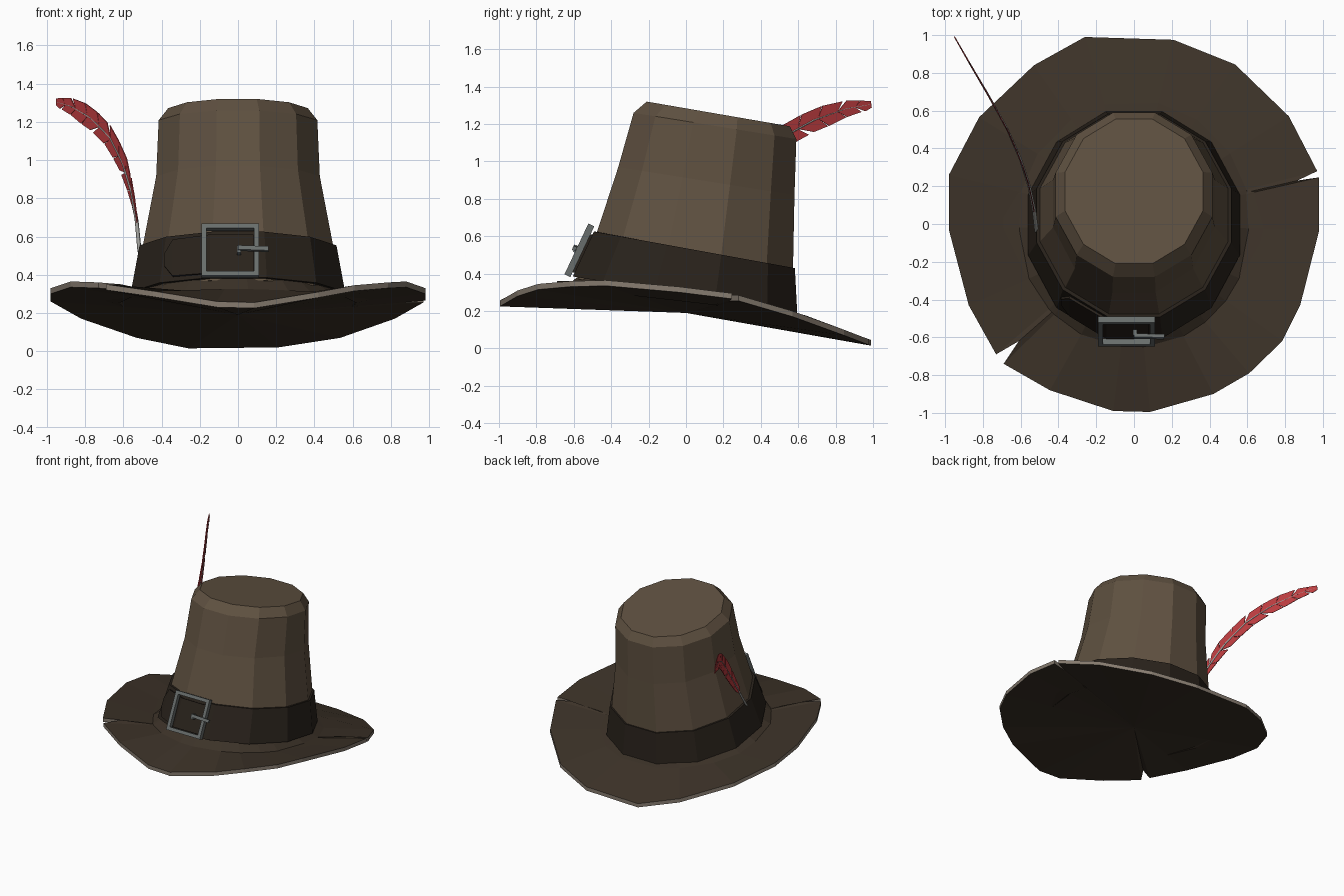
import bpy, bmesh, math
from mathutils import Vector, Matrix

if "Cube" in bpy.data.objects:
    bpy.data.objects.remove(bpy.data.objects["Cube"])


def material(name, rgb):
    m = bpy.data.materials.new(name)
    m.use_nodes = True
    m.diffuse_color = (*rgb, 1)
    bsdf = m.node_tree.nodes["Principled BSDF"]
    bsdf.inputs["Base Color"].default_value = (*rgb, 1)
    bsdf.inputs["Roughness"].default_value = 0.9
    return m


CROWN = material("brown felt", (0.115, 0.082, 0.052))
BRIM = material("dark brown felt", (0.045, 0.032, 0.021))
TRIM = material("pale brim edge", (0.24, 0.20, 0.16))
BAND = material("dark leather", (0.022, 0.016, 0.011))
METAL = material("grey metal", (0.14, 0.155, 0.15))
RED = material("red feather", (0.5, 0.045, 0.05))
QUILL = material("grey quill", (0.33, 0.33, 0.31))


def finish(name, bm, *mats, normals=True):
    if normals:
        bmesh.ops.recalc_face_normals(bm, faces=bm.faces[:])
    mesh = bpy.data.meshes.new(name)
    bm.to_mesh(mesh)
    bm.free()
    for m in mats:
        mesh.materials.append(m)
    obj = bpy.data.objects.new(name, mesh)
    bpy.context.collection.objects.link(obj)
    return obj


def loft(name, rings, mats, edge_row=None, centre=None):
    """Skin rings of equal length; close the first with a fan or a cap, the last with a cap."""
    bm = bmesh.new()
    rows = [[bm.verts.new(p) for p in ring] for ring in rings]
    n = len(rows[0])
    for r, (a, b) in enumerate(zip(rows, rows[1:])):
        for i in range(n):
            j = (i + 1) % n
            f = bm.faces.new((a[i], a[j], b[j], b[i]))
            f.material_index = 1 if r == edge_row else 0
    if centre:
        c = bm.verts.new(centre)
        for i in range(n):
            bm.faces.new((c, rows[0][(i + 1) % n], rows[0][i]))
    else:
        bm.faces.new(rows[0])
    bm.faces.new(rows[-1])
    return finish(name, bm, *mats)


def tilted_ring(front_y, front_z, back_y, back_z, half_width):
    """Twelve-sided ring in a plane that slopes from front to back."""
    pts = []
    for k in range(12):
        a = math.radians(15 + 30 * k)
        s = 1 / math.cos(math.radians(15))
        t = 0.5 + 0.5 * s * math.sin(a)
        pts.append(Vector((half_width * s * math.cos(a),
                           front_y + (back_y - front_y) * t,
                           front_z + (back_z - front_z) * t)))
    return pts


# Crown, from the base up to the bevelled flat top
loft("crown", [tilted_ring(-0.575, 0.37, 0.58, 0.18, 0.535),
               tilted_ring(-0.48, 0.61, 0.572, 0.42, 0.50),
               tilted_ring(-0.362, 0.97, 0.58, 0.82, 0.428),
               tilted_ring(-0.28, 1.26, 0.59, 1.12, 0.415),
               tilted_ring(-0.21, 1.32, 0.555, 1.188, 0.365)], [CROWN])

# Leather band with a small lip at the top
band_low = tilted_ring(-0.605, 0.385, 0.595, 0.185, 0.56)
band_top = tilted_ring(-0.492, 0.625, 0.582, 0.43, 0.515)
band_lip = tilted_ring(-0.46, 0.622, 0.55, 0.43, 0.48)
loft("hat_band", [band_low, band_top, band_lip], [BAND])

# Brim: ragged outline with two torn notches, curled up at the sides
outline = [(0.21, 0.975, 0.05), (-0.26, 0.99, 0.045), (-0.53, 0.84, 0.1),
           (-0.82, 0.565, 0.2), (-0.98, 0.26, 0.29), (-0.98, -0.03, 0.33),
           (-0.875, -0.43, 0.365), (-0.73, -0.69, 0.36), (-0.61, -0.62, 0.35),
           (-0.69, -0.74, 0.35), (-0.445, -0.88, 0.315), (-0.11, -0.99, 0.26),
           (0.085, -0.995, 0.255), (0.42, -0.9, 0.31), (0.61, -0.79, 0.345),
           (0.785, -0.62, 0.36), (0.88, -0.43, 0.365), (0.98, -0.035, 0.33),
           (0.98, 0.247, 0.295), (0.865, 0.23, 0.285), (0.97, 0.28, 0.285),
           (0.82, 0.57, 0.2), (0.535, 0.845, 0.1)]


def brim_ring(rx, ry, z_mid, slope):
    ring = []
    for x, y, _ in outline:
        a = math.atan2(y, x)
        ring.append((rx * math.cos(a), ry * math.sin(a), z_mid - slope * ry * math.sin(a)))
    return ring


loft("brim", [[(x, y, z - 0.03) for x, y, z in outline], outline,
              brim_ring(0.62, 0.655, 0.25, 0.115),
              brim_ring(0.54, 0.58, 0.288, 0.165)],
     [BRIM, TRIM], edge_row=0, centre=(0, 0, 0.19))


# Pointed strap end lying on the front of the band
def front_point(ring, x):
    half = sorted([p for p in ring if p.y < 0.02], key=lambda p: p.x)
    for p, q in zip(half, half[1:]):
        if p.x <= x <= q.x:
            return p.lerp(q, (x - p.x) / (q.x - p.x))
    return half[0]


def strap_point(x, t, lift):
    p = front_point(band_low, x).lerp(front_point(band_top, x), t)
    return p + Vector((0.5 * x, -0.9, 0.4)).normalized() * lift


bm = bmesh.new()
columns = []
for x, lo, hi in [(-0.385, 0.35, 0.6), (-0.34, 0.1, 0.9), (-0.145, 0.08, 0.92),
                  (0.0, 0.08, 0.92), (0.08, 0.08, 0.92)]:
    columns.append([bm.verts.new(strap_point(x, t, d))
                    for t, d in ((lo, 0), (lo, 0.014), (hi, 0.014), (hi, 0))])
for a, b in zip(columns, columns[1:]):
    for i in range(3):
        bm.faces.new((a[i], b[i], b[i + 1], a[i + 1]))
for end in (columns[0], columns[-1]):
    bm.faces.new(end)
finish("strap_end", bm, BAND)

# Square buckle and tongue, leaning with the front of the band
lean = math.atan2(0.113, 0.24)
place = Matrix.Translation((-0.04, -0.57, 0.525)) @ Matrix.Rotation(-lean, 4, "X")


def add_box(bm, centre, size, turn=0):
    m = (place @ Matrix.Translation(centre) @ Matrix.Rotation(turn, 4, "Y")
         @ Matrix.Diagonal((*size, 1)))
    bmesh.ops.create_cube(bm, size=1, matrix=m)


bm = bmesh.new()
for side in (-1, 1):
    add_box(bm, (side * 0.138, 0, 0), (0.026, 0.035, 0.30))
    add_box(bm, (0, 0, side * 0.137), (0.30, 0.035, 0.026))
finish("buckle_frame", bm, METAL)
bm = bmesh.new()
add_box(bm, (0.12, -0.028, 0), (0.16, 0.02, 0.024), 0.04)
add_box(bm, (0.045, -0.012, -0.002), (0.02, 0.03, 0.04))
finish("buckle_tongue", bm, METAL)

# Feather: a curved path shared by the quill and the barbs
path = [Vector(p) for p in [(-0.515, -0.04, 0.52), (-0.53, 0.08, 0.68), (-0.555, 0.2, 0.83),
                            (-0.6, 0.34, 0.98), (-0.67, 0.5, 1.12), (-0.77, 0.68, 1.22),
                            (-0.87, 0.85, 1.28), (-0.95, 0.99, 1.305)]]


def along(s):
    f = min(max(s, 0), 1) * (len(path) - 1)
    i = min(int(f), len(path) - 2)
    return path[i].lerp(path[i + 1], f - i)


def across(s):
    t = (along(s + 0.08) - along(s - 0.08)).normalized()
    side = t.cross(Vector((0, 0, 1))).normalized()
    return side.cross(t).normalized()


curve = bpy.data.curves.new("feather_quill", "CURVE")
curve.dimensions = "3D"
curve.bevel_depth = 0.011
curve.bevel_resolution = 0
curve.use_fill_caps = True
spline = curve.splines.new("POLY")
spline.points.add(len(path) - 1)
for i, (pt, p) in enumerate(zip(spline.points, path)):
    pt.co = (*p, 1)
    pt.radius = 1 - 0.1 * i
curve.materials.append(QUILL)
quill = bpy.data.objects.new("feather_quill", curve)
bpy.context.collection.objects.link(quill)

# Slanted barbs with small splits between the clumps
bm = bmesh.new()
clumps, start = 10, 0.12
step = (1 - start) / clumps
for side in (-1, 1):
    for i in range(clumps):
        s0 = start + i * step
        s1 = s0 + step
        gap = 0.022 if (i + (side > 0)) % 3 == 0 else 0.005
        w0, w1 = (0.058 * min(1, 0.45 + 2.2 * (s - start), 0.3 + 2.6 * (1 - s)) for s in (s0, s1))
        o0, o1 = min(s0 + 0.03 + gap, 1), min(s1 + 0.03, 1)
        quad = [along(s0), along(s1),
                along(o1) + across(s1) * side * w1,
                along(o0) + across(s0) * side * w0]
        bm.faces.new([bm.verts.new(p) for p in quad])
vane = finish("feather_barbs", bm, RED, normals=False)
thick = vane.modifiers.new("thickness", "SOLIDIFY")
thick.thickness = 0.005
thick.offset = 0
